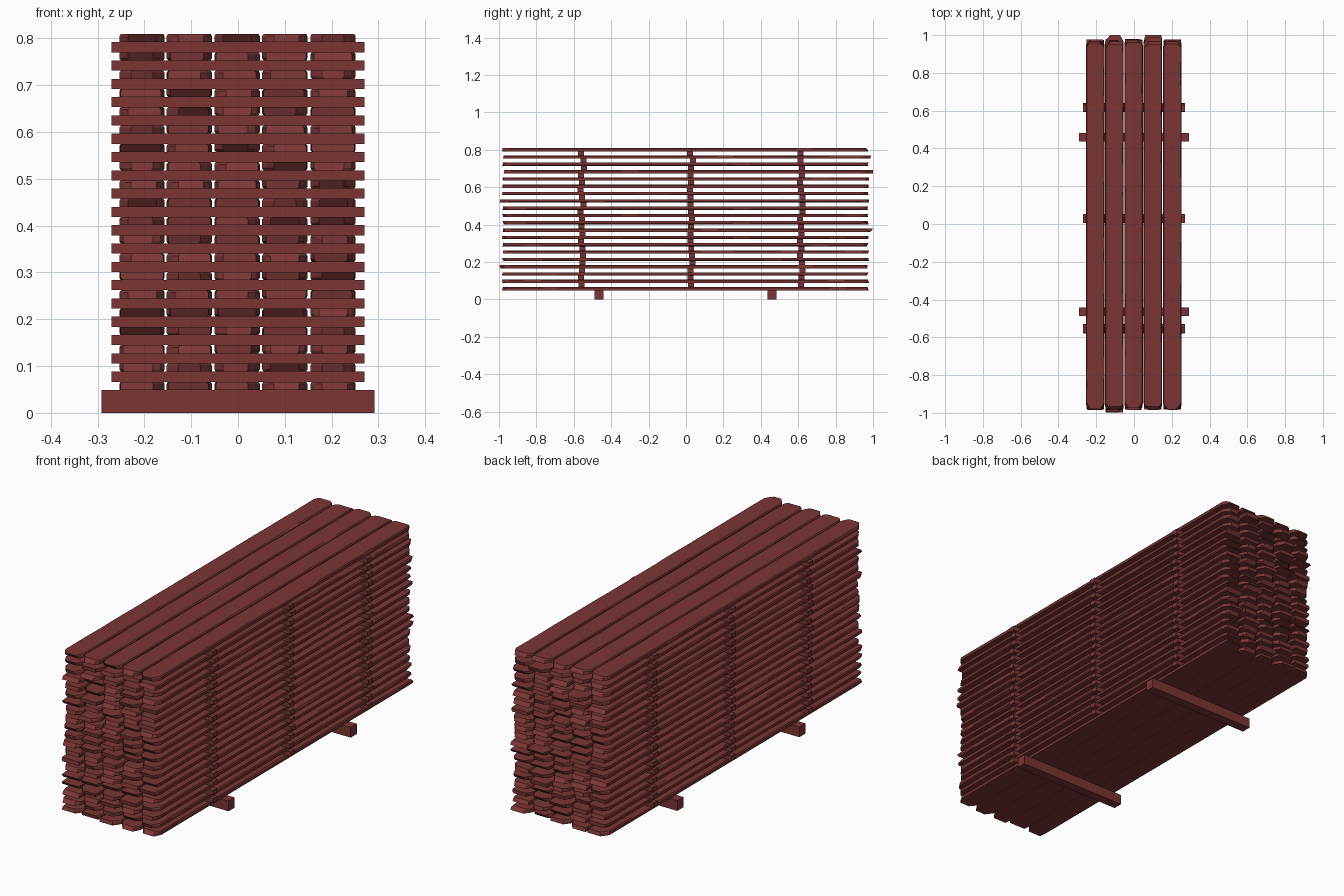
import bpy, bmesh, math, random

if "Cube" in bpy.data.objects:
    bpy.data.objects.remove(bpy.data.objects["Cube"])

random.seed(7)

LAYERS = 20
PITCH = 0.0391         # plank + spacer stick
BASE_H = 0.049
THICK = 0.0175
STICK_H = PITCH - THICK
COLUMNS = [-0.205, -0.104, -0.002, 0.1, 0.203]
# planks pushed out lengthwise: (layer, column) -> shift
PUSHED = {(16, 1): 0.025, (8, 3): 0.025, (18, 3): 0.015,
          (12, 1): -0.022, (3, 1): -0.022, (19, 4): -0.008}

wood = bpy.data.materials.new("red brown wood")
wood.diffuse_color = (0.2, 0.036, 0.036, 1)
wood.use_nodes = True
wood.node_tree.nodes["Principled BSDF"].inputs["Base Color"].default_value = wood.diffuse_color


def finish(name, bm):
    bmesh.ops.recalc_face_normals(bm, faces=bm.faces)
    me = bpy.data.meshes.new(name)
    bm.to_mesh(me)
    bm.free()
    me.materials.append(wood)
    ob = bpy.data.objects.new(name, me)
    bpy.context.collection.objects.link(ob)
    return ob


def beam(name, size, loc):
    bm = bmesh.new()
    bmesh.ops.create_cube(bm, size=1)
    bmesh.ops.scale(bm, vec=size, verts=bm.verts)
    ob = finish(name, bm)
    ob.location = loc
    return ob


def plank_mesh(name):
    """Rough board: chamfered section swept along y, worn edges, cut end corners."""
    hw, hl, ht = 0.0485, 0.975, THICK / 2
    # worn patches: centre, half length, depth for each long edge
    worn = {s: (random.uniform(-0.8, 0.8), random.uniform(0.08, 0.25),
                random.choice([0, 0.003, 0.008, 0.016])) for s in (-1, 1)}
    corner = {(s, e): random.choice([0.003, 0.008, 0.018, 0.025])
              for s in (-1, 1) for e in (-1, 1)}
    slant = {e: random.uniform(-0.018, 0.018) for e in (-1, 1)}
    ys = [-hl, -hl + 0.012, -hl + 0.035]
    n = 22
    ys += [-hl + 0.035 + (2 * hl - 0.07) * i / n for i in range(1, n)]
    ys += [hl - 0.035, hl - 0.012, hl]

    bm = bmesh.new()
    rings = []
    for i, y in enumerate(ys):
        e = -1 if y < 0 else 1
        near = min(i, len(ys) - 1 - i)
        cut = (1.0, 0.4, 0.0)[near] if near < 3 else 0.0
        half = {}
        for s in (-1, 1):
            c, r, d = worn[s]
            dip = d * max(0, math.cos(min(1, abs(y - c) / r) * math.pi / 2))
            side = hw - corner[s, e] * cut
            half[s] = (side, side - 0.003 - dip - random.uniform(0, 0.0015))
        # slanted end face
        k = 1 if near == 0 else 0
        y_top = y - e * k * max(0, slant[e])
        y_bot = y + e * k * min(0, slant[e])
        pts = [(-half[-1][0], y_bot, -ht), (half[1][0], y_bot, -ht),
               (half[1][0], (y_top + y_bot) / 2, ht * 0.45), (half[1][1], y_top, ht),
               (-half[-1][1], y_top, ht), (-half[-1][0], (y_top + y_bot) / 2, ht * 0.45)]
        # keep stations in order where the slant is steep
        if near == 1:
            pts = [(x, y - e * 0.008, z) for x, _, z in pts]
        rings.append([bm.verts.new(p) for p in pts])
    for a, b in zip(rings, rings[1:]):
        for j in range(6):
            bm.faces.new((a[j], a[(j + 1) % 6], b[(j + 1) % 6], b[j]))
    bm.faces.new(rings[0])
    bm.faces.new(rings[-1])
    return finish(name, bm)


# Ground bearers
for y in (-0.465, 0.46):
    beam("bearer", (0.584, 0.046, BASE_H), (0, y, BASE_H / 2))

# Board layers and the spacer sticks between them
variants = [plank_mesh("plank") for _ in range(12)]
used = set()
for layer in range(LAYERS):
    z = BASE_H + layer * PITCH
    for col, x in enumerate(COLUMNS):
        src = random.choice(variants)
        ob = src if src not in used else src.copy()
        if src in used:
            bpy.context.collection.objects.link(ob)
        used.add(src)
        ob.location = (x, PUSHED.get((layer, col), random.uniform(-0.01, 0.004)),
                       z + THICK / 2)
        # top and bottom layers keep their worn side up, others flip at random
        flip = math.pi if 0 < layer < LAYERS - 1 and random.random() < 0.4 else 0
        ob.rotation_euler = (0, flip, random.choice([0, math.pi]))
    if layer < LAYERS - 1:
        for y in (-0.555, 0.03, 0.618):
            beam("spacer_stick", (0.54, 0.032, STICK_H),
                 (0, y + random.uniform(-0.009, 0.009), z + THICK + STICK_H / 2))
